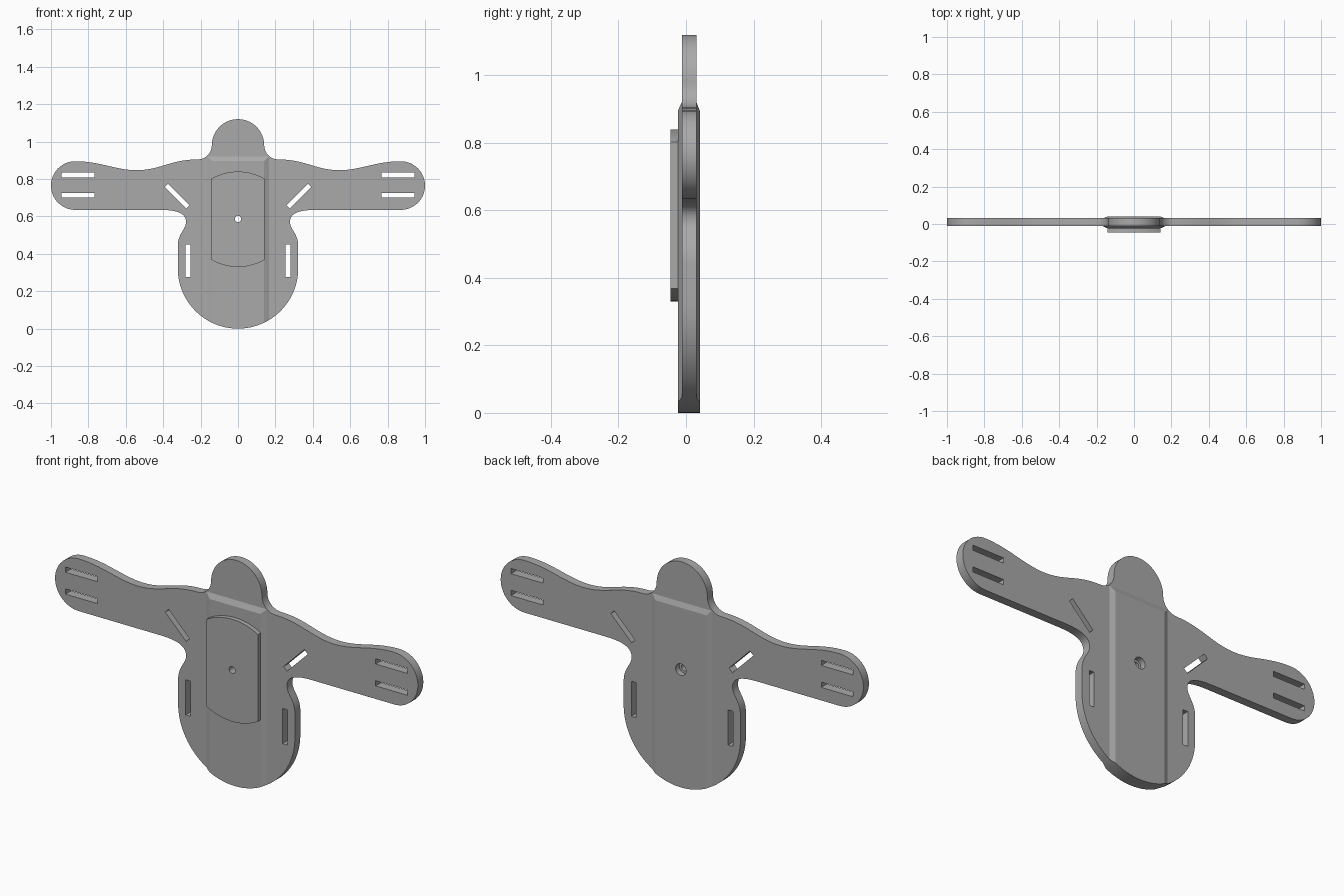
import bpy, bmesh
from math import radians, sin, cos
from mathutils import Vector, Matrix
from mathutils.geometry import interpolate_bezier

if "Cube" in bpy.data.objects:
    bpy.data.objects.remove(bpy.data.objects["Cube"])

grey = bpy.data.materials.new("matte_grey")
grey.use_nodes = True
COLOUR = (0.4, 0.4, 0.4, 1)
grey.diffuse_color = COLOUR
grey.node_tree.nodes["Principled BSDF"].inputs["Base Color"].default_value = COLOUR

FRONT, BACK = -0.012, 0.031            # thin plate
RIB_FRONT, RIB_BACK = -0.024, 0.041    # thick central band
PAD_FRONT = -0.046


def make_object(name, bm):
    bmesh.ops.recalc_face_normals(bm, faces=bm.faces)
    mesh = bpy.data.meshes.new(name)
    bm.to_mesh(mesh)
    bm.free()
    mesh.materials.append(grey)
    obj = bpy.data.objects.new(name, mesh)
    bpy.context.collection.objects.link(obj)
    return obj


def loft(name, loops):
    """Skin closed loops of equal length and cap both ends."""
    bm = bmesh.new()
    rings = [[bm.verts.new(p) for p in loop] for loop in loops]
    n = len(rings[0])
    for a, b in zip(rings, rings[1:]):
        for i in range(n):
            j = (i + 1) % n
            bm.faces.new((a[i], a[j], b[j], b[i]))
    bm.faces.new(rings[0])
    bm.faces.new(rings[-1])
    return make_object(name, bm)


def prism(name, outline, y0, y1):
    return loft(name, [[(x, y, z) for x, z in outline] for y in (y0, y1)])


def arc(cx, cz, r, start, end, n):
    angles = [radians(start + (end - start) * i / n) for i in range(n + 1)]
    return [(cx + r * cos(a), cz + r * sin(a)) for a in angles]


def bezier(*points, n=14):
    return [(p.x, p.y) for p in interpolate_bezier(*map(Vector, points), n)]


def rectangle(x, z, z0, y):
    return [(-x, y, z0), (x, y, z0), (x, y, z), (-x, y, z)]


def combine(obj, tool, operation):
    mod = obj.modifiers.new(operation.lower(), "BOOLEAN")
    mod.operation, mod.object, mod.solver = operation, tool, "EXACT"
    bpy.context.view_layer.objects.active = obj
    bpy.ops.object.modifier_apply(modifier=mod.name)
    bpy.data.objects.remove(tool)


# Half of the silhouette, from the top of the head down to the bottom
half = arc(0, 0.98, 0.14, 90, 0, 18)
half += arc(0.215, 0.98, 0.075, 180, 265, 10)
half += bezier((0.215, 0.905), (0.36, 0.905), (0.42, 0.845), (0.55, 0.847))
half += bezier((0.55, 0.847), (0.66, 0.85), (0.74, 0.895), (0.87, 0.895))[1:]
half += arc(0.87, 0.765, 0.13, 90, -90, 28)[1:]
half += bezier((0.42, 0.635), (0.33, 0.635), (0.278, 0.62), (0.278, 0.57))
half += bezier((0.278, 0.57), (0.278, 0.53), (0.322, 0.51), (0.322, 0.44))[1:]
half += arc(0, 0.322, 0.322, 0, -90, 24)
silhouette = half + [(-x, z) for x, z in half[-2:0:-1]]

# Slab with a raised, chamfered band on both sides, trimmed to the silhouette
body = loft("mounting_plate", [rectangle(1.2, 1.3, -0.2, y) for y in (FRONT, BACK)])
band = loft("band", [
    rectangle(0.14, 0.895, -0.1, RIB_FRONT),
    rectangle(0.175, 0.93, -0.1, FRONT + 0.004),
    rectangle(0.175, 0.93, -0.1, BACK - 0.004),
    rectangle(0.14, 0.895, -0.1, RIB_BACK),
])
combine(body, band, "UNION")
combine(body, prism("trim", silhouette, -0.2, 0.2), "INTERSECT")

# Strap slots: centre x, centre z, length, tilt
slots = [(0.855, 0.822, 0.175, 0), (0.855, 0.713, 0.175, 0),
         (0.267, 0.363, 0.175, 90), (0.326, 0.709, 0.163, 45)]
for side in (1, -1):
    for x, z, length, tilt in slots:
        bm = bmesh.new()
        bmesh.ops.create_cube(bm, size=1, matrix=Matrix.Translation((side * x, 0, z))
                              @ Matrix.Rotation(radians(-tilt * side), 4, "Y")
                              @ Matrix.Diagonal((length, 0.4, 0.026, 1)))
        combine(body, make_object("slot_cutter", bm), "DIFFERENCE")

# Front pad with curved ends
pad_outline = arc(0, 0.556, 0.284, 60, 120, 20) + arc(0, 0.614, 0.284, 240, 300, 20)
pad = prism("front_pad", pad_outline, PAD_FRONT, RIB_FRONT)

# Bolt hole through both parts, counterbored at the back
HOLE_Z = 0.587
for part in (body, pad):
    combine(part, prism("bolt_hole", arc(0, HOLE_Z, 0.017, 0, 345, 23), -0.2, 0.2), "DIFFERENCE")
combine(body, prism("counterbore", arc(0, HOLE_Z, 0.029, 0, 345, 23), 0.012, 0.2), "DIFFERENCE")

# Smooth the curved rims, keep the folds crisp
bpy.ops.object.select_all(action="DESELECT")
for part in (body, pad):
    part.select_set(True)
bpy.context.view_layer.objects.active = body
bpy.ops.object.shade_smooth_by_angle(angle=radians(18))
